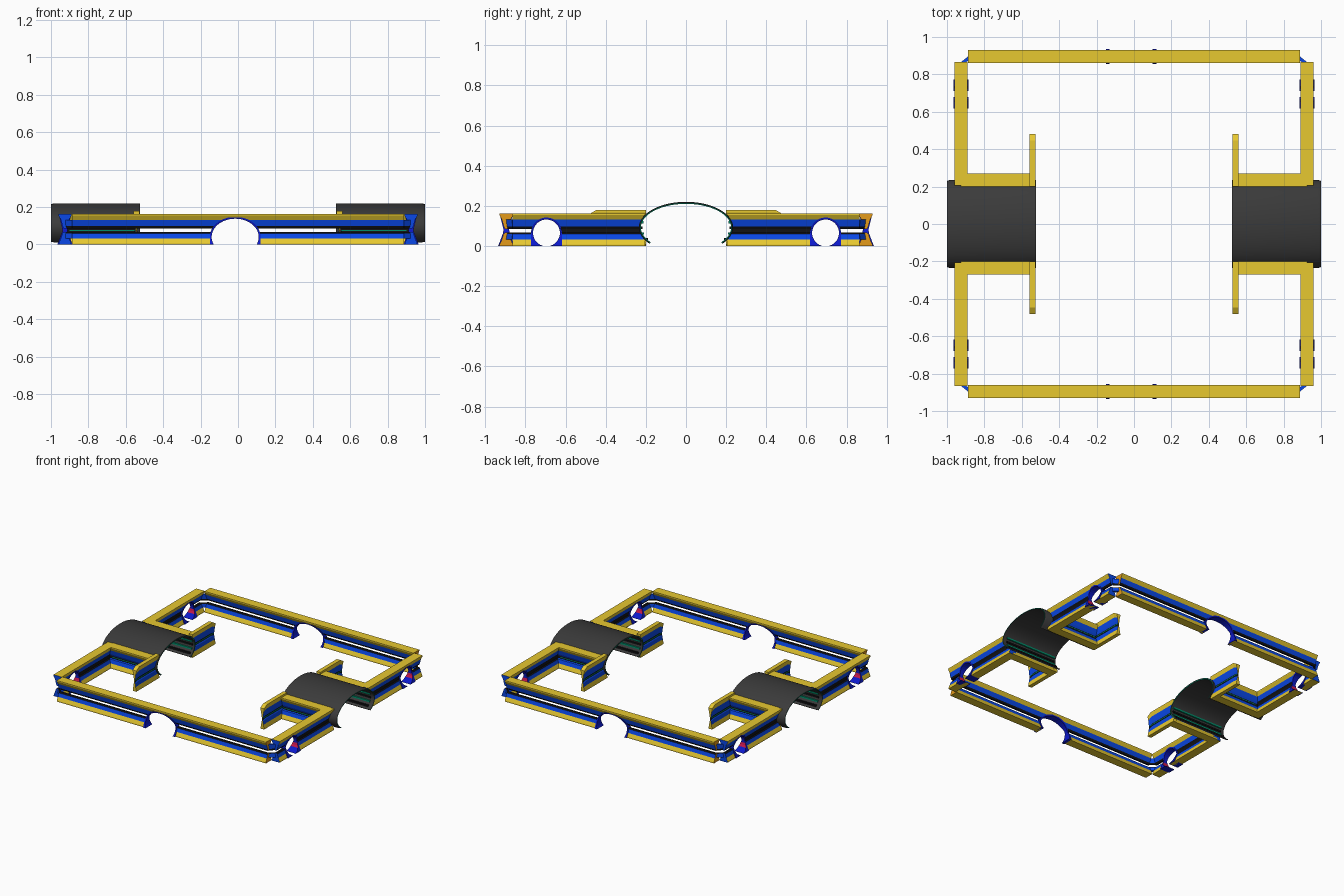
import bpy, bmesh, math
from mathutils import Vector

if "Cube" in bpy.data.objects:
    bpy.data.objects.remove(bpy.data.objects["Cube"], do_unlink=True)


def material(name, rgb):
    m = bpy.data.materials.new(name)
    m.use_nodes = True
    m.diffuse_color = (*rgb, 1)
    m.node_tree.nodes["Principled BSDF"].inputs["Base Color"].default_value = (*rgb, 1)
    return m


MATS = [material("yellow", (0.80, 0.58, 0.03)), material("blue", (0.003, 0.07, 0.88)),
        material("black", (0.006, 0.006, 0.007)), material("navy", (0.004, 0.01, 0.6)),
        material("charcoal", (0.043, 0.043, 0.043)), material("teal", (0.0, 0.28, 0.15)),
        material("red", (0.6, 0.01, 0.08)), material("orange", (0.78, 0.33, 0.01))]
YELLOW, BLUE, BLACK, NAVY, CHARCOAL, TEAL, RED, ORANGE = range(8)

# Waisted wall section: (half width, height), and the colour of each band going up
SECTION = [(.033, 0), (.033, .008), (.022, .033), (.014, .06), (.006, .066),
           (.006, .085), (.013, .098), (.022, .132), (.035, .155), (.035, .163)]
BANDS = [YELLOW, YELLOW, BLUE, BLACK, BLACK, BLACK, BLUE, YELLOW, YELLOW]


def finish(name, bm):
    bmesh.ops.recalc_face_normals(bm, faces=bm.faces[:])
    me = bpy.data.meshes.new(name)
    bm.to_mesh(me)
    bm.free()
    for m in MATS:
        me.materials.append(m)
    ob = bpy.data.objects.new(name, me)
    bpy.context.collection.objects.link(ob)
    return ob


def beam(name, a, b, cap=YELLOW, width=1.0, stations=((0, 1), (1, 1)), part=(0, 9), lip=BLACK):
    """Sweep part of the wall section from a to b; stations are (fraction, height scale)."""
    bm = bmesh.new()
    a, b = Vector(a), Vector(b)
    d = (b - a).normalized()
    side = Vector((-d.y, d.x))
    first, last = part
    section = SECTION[first:last + 1]
    bands = [lip if i in (3, 5) else BANDS[i] for i in range(first, last)]
    colours = bands + [bands[-1]] + bands[::-1] + [bands[0]]
    outline = section + [(-w, z) for w, z in section[::-1]]
    rings = []
    for t, s in stations:
        p = a.lerp(b, t)
        rings.append([bm.verts.new((*(p + side * w * width), z * s)) for w, z in outline])
    n = len(outline)
    for r0, r1 in zip(rings, rings[1:]):
        for i in range(n):
            j = (i + 1) % n
            bm.faces.new((r0[i], r0[j], r1[j], r1[i])).material_index = colours[i]
    for r in (rings[0], rings[-1]):
        bm.faces.new(r).material_index = cap
    return finish(name, bm)


def slotted_wall(name, a, b, cap):
    """Wall in a lower and an upper half with an open slot between them."""
    return [beam(name + "_lower", a, b, cap, part=(0, 4)),
            beam(name + "_upper", a, b, cap, part=(5, 9))]


def cut_arch(walls, centre, rx, rz, along_x, lining=NAVY):
    """Cut an elliptical opening through the walls, lined in one colour."""
    bm = bmesh.new()
    bmesh.ops.create_cone(bm, cap_ends=True, segments=40, radius1=1, radius2=1, depth=1)
    for v in bm.verts:
        u, w, t = v.co
        v.co = Vector(centre) + Vector((u * rx, t, w * rz) if along_x else (t, u * rx, w * rz))
    for f in bm.faces:
        f.material_index = lining
    cutter = finish("arch_cutter", bm)
    cutter.hide_render = True
    for wall in walls:
        mod = wall.modifiers.new("arch", "BOOLEAN")
        mod.operation, mod.solver, mod.object = "DIFFERENCE", "EXACT", cutter
        bpy.context.view_layer.objects.active = wall
        bpy.ops.object.modifier_apply(modifier=mod.name)
    bpy.data.objects.remove(cutter, do_unlink=True)


def arch_rim(name, centre, rx, rz, along_x, accent):
    """Navy lining that follows the wall's waist and stands on solid flared feet."""
    bm = bmesh.new()
    low = -math.asin(min(1, centre[2] / rz))
    steps = 24
    rings = []
    for i in range(steps + 1):
        a = low + (math.pi - 2 * low) * i / steps
        ring = []
        for grow, s in ((0, -1), (0, 1), (.01, 1), (.01, -1)):
            u, z = (rx + grow) * math.cos(a), (rz + grow) * math.sin(a)
            if grow and a < 0 or grow and a > math.pi:
                u = math.copysign(rx + grow, u)
            z = max(z + centre[2], 0)
            s *= .012 + (.38 if z < .075 else .25) * abs(z - .075)
            off = (u, s) if along_x else (s, u)
            ring.append(bm.verts.new((centre[0] + off[0], centre[1] + off[1], z)))
        rings.append(ring)
    for k, (r0, r1) in enumerate(zip(rings, rings[1:])):
        for i in range(4):
            j = (i + 1) % 4
            f = bm.faces.new((r0[i], r0[j], r1[j], r1[i]))
            f.material_index = accent if i == 0 and k in (3, 4, steps - 5, steps - 4) else NAVY
    for r in (rings[0], rings[-1]):
        bm.faces.new(r).material_index = NAVY
    return finish(name, bm)


def box(name, p, q, mat):
    """Box between any two opposite corners."""
    bm = bmesh.new()
    bmesh.ops.create_cube(bm, size=1)
    p, q = Vector(p), Vector(q)
    for v in bm.verts:
        v.co = (p + q) / 2 + Vector([c * s for c, s in zip(v.co, q - p)])
    for f in bm.faces:
        f.material_index = mat
    return finish(name, bm)


def barrel_vault(name, sx):
    """Thin elliptical tunnel shell with a teal line round each lip."""
    bm = bmesh.new()
    ry, rz, cz, steps = 0.235, 0.128, 0.092, 40
    low = -math.asin(cz / rz)
    # (x, shrink) loop round the shell thickness, and the colour of each strip
    loop = [(.525, 0), (.985, 0), (1.0, .005), (1.0, .01), (.525, .01), (.525, .005)]
    strips = [CHARCOAL, CHARCOAL, TEAL, CHARCOAL, TEAL, CHARCOAL]
    rings = []
    for i in range(steps + 1):
        a = low * 0.85 + (math.pi - 1.7 * low) * i / steps
        rings.append([bm.verts.new((sx * x, (ry - s) * math.cos(a),
                      max(0, cz + (rz - s) * math.sin(a)))) for x, s in loop])
    for r0, r1 in zip(rings, rings[1:]):
        for i, mat in enumerate(strips):
            j = (i + 1) % len(loop)
            bm.faces.new((r0[i], r0[j], r1[j], r1[i])).material_index = mat
    for r in (rings[0], rings[-1]):
        bm.faces.new(r).material_index = CHARCOAL
    ob = finish(name, bm)
    bpy.ops.object.select_all(action="DESELECT")
    ob.select_set(True)
    bpy.context.view_layer.objects.active = ob
    bpy.ops.object.shade_smooth_by_angle(angle=math.radians(35))


# Long front and back walls with a central arch
for sy, end in ((-1, "front"), (1, "back")):
    y = sy * 0.895
    walls = slotted_wall(end + "_wall", (-.887, y), (.887, y), ORANGE)
    centre = (-.015, y, .04)
    cut_arch(walls, centre, .128, .1, True)
    arch_rim(end + "_arch_rim", centre, .126, .098, True, NAVY)

for sx, hand in ((1, "left"), (-1, "right")):
    barrel_vault(hand + "_tunnel", sx)
    for sy, end in ((-1, "front"), (1, "back")):
        tag = end + "_" + hand
        x, mid = sx * .925, sy * .695
        # Side wall in two lengths that meet at the small round arch
        walls = slotted_wall(tag + "_outer_side_wall", (x, mid), (x, sy * .865), BLUE)
        inner = beam(tag + "_inner_side_wall", (x, sy * .205), (x, mid), BLUE)
        centre = (x, mid, .065)
        cut_arch(walls + [inner], centre, .068, .068, False)
        arch_rim(tag + "_side_arch_rim", centre, .067, .067, False, RED)
        # Slim waist that carries the slot round the corner
        for level, part in (("lower", (2, 4)), ("upper", (5, 7))):
            beam(f"{tag}_corner_{level}", (sx * .88, sy * .89), (sx * .918, sy * .86),
                 BLUE, width=.4, part=part)
        # Return wall beside the tunnel and the thin panel at its end
        back = beam(tag + "_return_wall", (x, sy * .235), (sx * .55, sy * .235), lip=BLUE)
        panel = beam(tag + "_end_panel", (sx * .542, sy * .2), (sx * .542, sy * .48), width=.45,
                     stations=((0, 1.1), (.88, 1.1), (1, .98)), lip=BLUE)
        cut_arch([inner, back, panel], (sx * .75, 0, .092), .231, .124, False, BLACK)
        # Thin teal line along the waist of both
        box(tag + "_return_line", (sx * .9, sy * .243, .073), (sx * .55, sy * .2425, .078), TEAL)
        box(tag + "_panel_line", (sx * .5375, sy * .24, .08), (sx * .5465, sy * .475, .086), TEAL)
        # Ribs and light strips low inside the tunnel
        for k, (z, mat) in enumerate(((.035, BLACK), (.062, TEAL), (.09, BLACK), (.118, TEAL))):
            wall_y = .225 * math.sqrt(1 - ((z - .092) / .118) ** 2)
            box(f"{tag}_tunnel_rib_{k}", (sx * .54, sy * (wall_y - .008), z - .006),
                (sx * .97, sy * (wall_y + .005), z + .006), mat)
